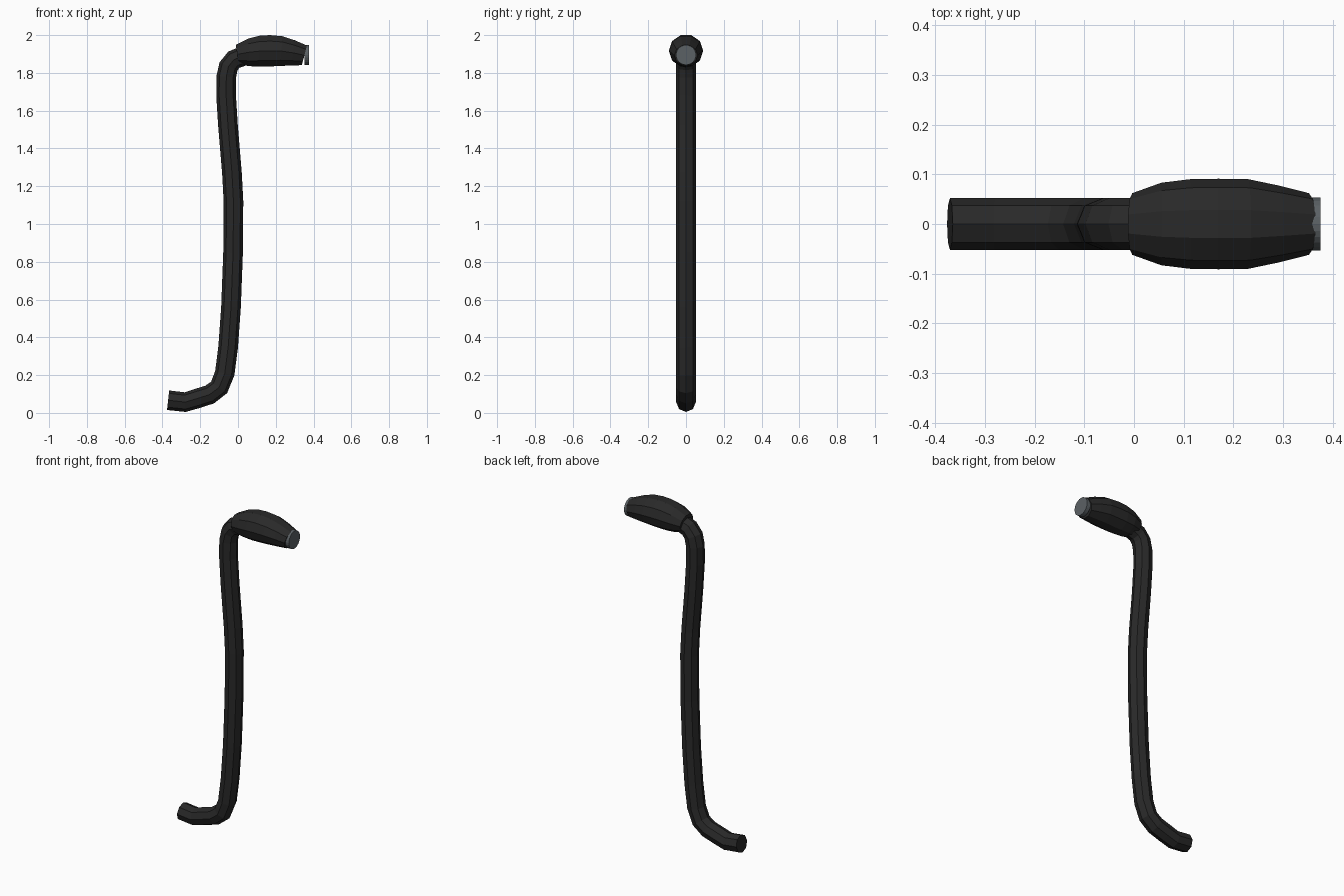
import bpy, bmesh, math
from mathutils import Vector

if "Cube" in bpy.data.objects:
    bpy.data.objects.remove(bpy.data.objects["Cube"])


def material(name, rgb):
    m = bpy.data.materials.new(name)
    m.diffuse_color = (*rgb, 1)
    m.use_nodes = True
    m.node_tree.nodes["Principled BSDF"].inputs["Base Color"].default_value = m.diffuse_color
    return m


black = material("matte black", (0.022, 0.022, 0.022))
grey = material("lens grey", (0.105, 0.12, 0.13))


def loft(name, rings, sides, mat):
    """Rings in the xz plane: (x, z, half width, half height, tilt of ring axis)."""
    bm = bmesh.new()
    loops = []
    for x, z, ry, rn, tilt in rings:
        n = Vector((-math.sin(tilt), 0, math.cos(tilt)))
        loop = []
        for i in range(sides):
            a = 2 * math.pi * i / sides
            p = Vector((x, 0, z)) + n * rn * math.sin(a) + Vector((0, ry * math.cos(a), 0))
            loop.append(bm.verts.new(p))
        loops.append(loop)
    for a, b in zip(loops, loops[1:]):
        for i in range(sides):
            j = (i + 1) % sides
            bm.faces.new((a[i], a[j], b[j], b[i]))
    bm.faces.new(loops[0])
    bm.faces.new(loops[-1])
    bmesh.ops.recalc_face_normals(bm, faces=bm.faces)
    me = bpy.data.meshes.new(name)
    bm.to_mesh(me)
    bm.free()
    me.materials.append(mat)
    ob = bpy.data.objects.new(name, me)
    bpy.context.collection.objects.link(ob)
    return ob


# bent pole, swept along its centre line
path = [(-0.37, 0.067), (-0.28, 0.057), (-0.22, 0.075), (-0.15, 0.097), (-0.10, 0.135),
        (-0.07, 0.21), (-0.052, 0.35), (-0.037, 0.56), (-0.026, 0.85), (-0.024, 1.12),
        (-0.032, 1.27), (-0.053, 1.52), (-0.063, 1.68), (-0.062, 1.78), (-0.05, 1.835),
        (-0.022, 1.87), (0.03, 1.89)]
pole = []
for i, (x, z) in enumerate(path):
    a, b = path[max(i - 1, 0)], path[min(i + 1, len(path) - 1)]
    tilt = math.atan2(b[1] - a[1], b[0] - a[0])
    pole.append((x, z, 0.052, 0.052, tilt))
loft("bent_pole", pole, 8, black)

# lamp head: top point, bottom point, half width of each ring
head = [((-0.012, 1.948), (0.005, 1.848), 0.062), ((0.055, 1.982), (0.055, 1.836), 0.083),
        ((0.115, 1.997), (0.11, 1.833), 0.09), ((0.17, 2.0), (0.17, 1.834), 0.091),
        ((0.235, 1.994), (0.225, 1.837), 0.09), ((0.30, 1.973), (0.285, 1.839), 0.077),
        ((0.365, 1.945), (0.338, 1.841), 0.062)]
rings = []
for t, b, w in head:
    h = math.hypot(t[0] - b[0], t[1] - b[1]) / 2 / math.sin(math.radians(72))
    rings.append(((t[0] + b[0]) / 2, (t[1] + b[1]) / 2, w, h,
                  -math.atan2(t[0] - b[0], t[1] - b[1])))
loft("lamp_head", rings, 10, black)

# round lens at the front of the head
loft("lens", [(0.351, 1.895, 0.053, 0.053, 0), (0.375, 1.895, 0.053, 0.053, 0)], 24, grey)
